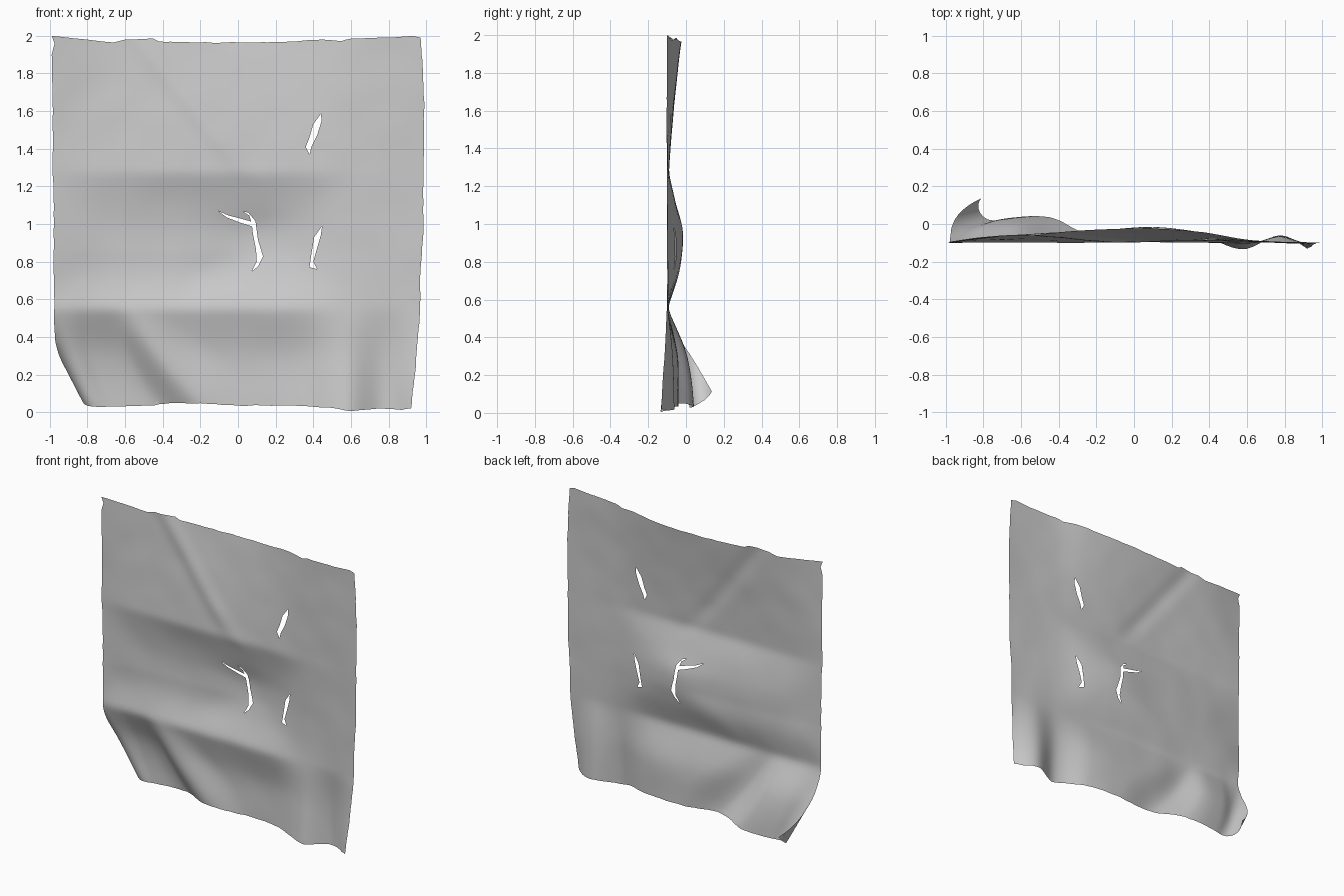
import bpy, bmesh, math
from mathutils import Vector, noise
from mathutils.geometry import delaunay_2d_cdt

if "Cube" in bpy.data.objects:
    bpy.data.objects.remove(bpy.data.objects["Cube"])

# Outer edge of the flat sheet (x, z), clockwise from the top left corner
OUTLINE = [(-.99, 2), (-.9, 1.99), (-.8, 1.98), (-.66, 1.965), (-.6, 1.98), (-.45, 1.985),
           (-.42, 1.97), (-.2, 1.965), (0, 1.965), (.25, 1.968), (.45, 1.98), (.55, 1.972),
           (.6, 1.985), (.8, 1.99), (.93, 2), (.97, 1.99), (.98, 1.85), (.99, 1.65),
           (.985, 1.3), (.985, .95), (.97, .75), (.965, .5), (.94, .2), (.92, .02),
           (.87, .012), (.75, .02), (.6, .005), (.52, .02), (.3, .035), (0, .035),
           (-.17, .045), (-.35, .05), (-.45, .035), (-.78, .028), (-.97, .03),
           (-.98, .3), (-.977, .54), (-.98, .8), (-.98, 1.2), (-.985, 1.3),
           (-.985, 1.7), (-.99, 1.9), (-.975, 1.96)]

# Torn openings
TEARS = [
    [(.44, 1.585), (.445, 1.55), (.42, 1.47), (.39, 1.41), (.38, 1.37),
     (.36, 1.41), (.38, 1.46), (.40, 1.53)],
    [(.447, .99), (.44, .94), (.40, .8), (.42, .76), (.38, .77), (.39, .84), (.405, .93)],
    [(-.106, 1.07), (-.05, 1.045), (.01, 1.03), (.07, 1.013), (.06, 1.045), (.025, 1.067),
     (.055, 1.06), (.093, 1.015), (.106, .917), (.133, .827), (.106, .775), (.073, .747),
     (.1, .80), (.096, .864), (.08, .944), (.075, .987), (.01, 1.008), (-.06, 1.035)],
]

# Depth of the sheet: rows by height, columns by x
COLS = [-1, -.8, -.65, -.4, -.17, .1, .35, .58, .78, .95]
ROW_Z = [0, .3, .55, .75, .95, 1.1, 1.27, 1.6, 2]
DEPTH = [
    [-.03, 0, .035, .035, -.065, -.04, -.06, -.135, -.06, -.15],
    [-.05, -.03, 0, 0, -.08, -.045, -.055, -.11, -.07, -.115],
    [-.1, -.1, -.095, -.095, -.1, -.1, -.1, -.1, -.095, -.1],
    [-.1, -.075, -.065, -.055, -.045, -.035, -.055, -.085, -.095, -.1],
    [-.1, -.075, -.06, -.045, -.035, -.015, -.045, -.085, -.095, -.1],
    [-.1, -.08, -.07, -.06, -.055, -.05, -.06, -.085, -.095, -.1],
    [-.1, -.1, -.1, -.1, -.1, -.095, -.09, -.095, -.1, -.1],
    [-.1, -.085, -.08, -.08, -.075, -.065, -.07, -.09, -.1, -.1],
    [-.1, -.07, -.055, -.04, -.025, -.02, -.04, -.08, -.095, -.1],
]
PANELS = [(0, 3), (2, 7), (6, 9)]   # row ranges between the two cross creases


def spline(xs, ys, x):
    """Cubic interpolation through the points, clamped at the ends."""
    x = min(max(x, xs[0]), xs[-1])
    i = max(k for k in range(len(xs) - 1) if xs[k] <= x)

    def slope(k):
        a, b = max(k - 1, 0), min(k + 1, len(xs) - 1)
        return (ys[b] - ys[a]) / (xs[b] - xs[a])
    h = xs[i + 1] - xs[i]
    t = (x - xs[i]) / h
    return ((2*t**3 - 3*t*t + 1) * ys[i] + (t**3 - 2*t*t + t) * h * slope(i)
            + (3*t*t - 2*t**3) * ys[i + 1] + (t**3 - t*t) * h * slope(i + 1))


def depth(x, z):
    # the lower fold runs diagonally, so shear the lookup there
    low = min(max(z, 0), .55)
    fade = 1 if z < .55 else max(0, 1 - (z - .55) / .3)
    u = x + .85 * low * fade * math.exp(-((x + .35) / .45) ** 2)
    vals = [spline(COLS, row, u) for row in DEPTH]
    y = 0
    for dz, w in ((-.02, .25), (0, .5), (.02, .25)):      # slightly rounds the creases
        zz = min(max(z + dz, 0), 2)
        a, b = PANELS[0 if zz < .55 else 1 if zz < 1.27 else 2]
        y += w * spline(ROW_Z[a:b], vals[a:b], zz)
    # upper diagonal crease and fine crumple
    if z > 1.2:
        d = (x + .5) * .79 + (z - 1.95) * .61
        y -= .012 * math.exp(-(d / .06) ** 2) * min(1, (z - 1.2) / .25)
    return y + .003 * noise.noise(Vector((x * 5, z * 5, 1)))


def place(x, z):
    """Flat sheet point to 3D, with the lower left corner rolled backwards."""
    y = depth(x, z)
    n, start, radius = (-.89, -.46), .62, .09
    s = n[0] * x + n[1] * z - start
    if s > 0 and x < 0 and z < .6:
        move = radius * math.sin(s / radius) - s
        x, z = x + n[0] * move, z + n[1] * move
        y += radius * (1 - math.cos(s / radius))
    return x, y, z


def subdivide(loop, step, rough):
    """Split a closed loop into short, slightly ragged pieces."""
    out = []
    for p, q in zip(loop, loop[1:] + loop[:1]):
        p, q = Vector(p), Vector(q)
        n = max(1, round((q - p).length / step))
        for k in range(n):
            c = p.lerp(q, k / n)
            if k:
                c += rough * Vector((noise.noise((c.x * 15, c.y * 15, 0)),
                                     noise.noise((c.x * 15, c.y * 15, 9))))
            out.append(c)
    return out


def inside(p, loop):
    hit = False
    for a, b in zip(loop, loop[1:] + loop[:1]):
        if (a.y > p.y) != (b.y > p.y) and p.x < a.x + (p.y - a.y) * (b.x - a.x) / (b.y - a.y):
            hit = not hit
    return hit


# Triangulate the outline, tears and an interior grid
outer = subdivide(OUTLINE, .03, .004)
holes = [subdivide(t, .03, 0) for t in TEARS]
points, edges = [], []
for loop in [outer] + holes:
    base, n = len(points), len(loop)
    points += loop
    edges += [(base + k, base + (k + 1) % n) for k in range(n)]
rim = list(points)
for i in range(80):
    for j in range(80):
        p = Vector((-.985 + i * .025, .015 + j * .025))
        if inside(p, outer) and min((p - r).length_squared for r in rim) > .00015:
            points.append(p)
verts, _, faces, *_ = delaunay_2d_cdt(points, edges, [], 0, 1e-5)

# Sheet
bm = bmesh.new()
bv = [bm.verts.new(place(v.x, v.y)) for v in verts]
for f in faces:
    c = sum((verts[k] for k in f), Vector((0, 0))) / len(f)
    if inside(c, outer) and not any(inside(c, h) for h in holes):
        bm.faces.new([bv[k] for k in f]).smooth = True
bmesh.ops.delete(bm, geom=[v for v in bm.verts if not v.link_faces], context='VERTS')
mesh = bpy.data.meshes.new("torn_sheet")
bm.to_mesh(mesh)
bm.free()
sheet = bpy.data.objects.new("torn_sheet", mesh)
bpy.context.collection.objects.link(sheet)
